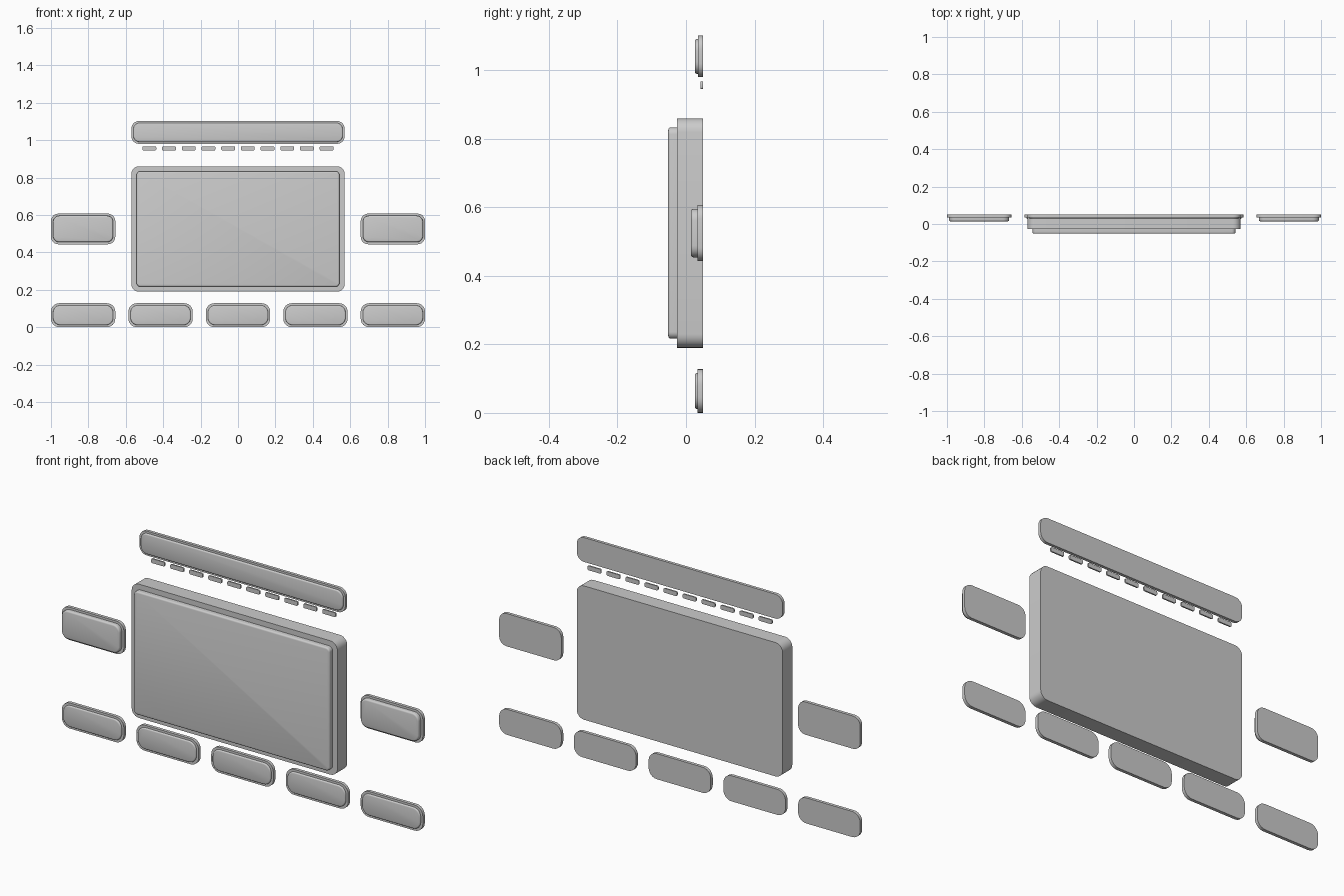
import bpy, bmesh, math

if "Cube" in bpy.data.objects:
    bpy.data.objects.remove(bpy.data.objects["Cube"])


def slab(name, cx, cz, w, h, r, y_front, y_back, edge=0.0, seg=6):
    """Rounded rectangle facing -y, with an optional rounded front rim."""
    rings = [(0.0, y_back)]
    if edge:
        for i in range(4):
            a = math.pi / 2 * i / 3
            rings.append((edge * (1 - math.cos(a)), y_front + edge * (1 - math.sin(a))))
    else:
        rings.append((0.0, y_front))
    bm = bmesh.new()
    loops = []
    for inset, y in rings:
        rr = r - inset
        loop = []
        for k, (sx, sz) in enumerate(((1, 1), (-1, 1), (-1, -1), (1, -1))):
            for i in range(seg + 1):
                a = math.pi / 2 * (k + i / seg)
                loop.append(bm.verts.new((cx + sx * (w / 2 - r) + rr * math.cos(a), y,
                                          cz + sz * (h / 2 - r) + rr * math.sin(a))))
        loops.append(loop)
    n = len(loops[0])
    for a, b in zip(loops, loops[1:]):
        for i in range(n):
            j = (i + 1) % n
            bm.faces.new((a[i], a[j], b[j], b[i]))
    bm.faces.new(loops[0])
    bm.faces.new(loops[-1])
    bmesh.ops.recalc_face_normals(bm, faces=bm.faces)
    me = bpy.data.meshes.new(name)
    bm.to_mesh(me)
    bm.free()
    ob = bpy.data.objects.new(name, me)
    bpy.context.collection.objects.link(ob)
    bpy.ops.object.select_all(action='DESELECT')
    ob.select_set(True)
    bpy.context.view_layer.objects.active = ob
    bpy.ops.object.shade_smooth_by_angle(angle=math.radians(40))
    return ob


def button(name, cx, cz, w, h, r, y_front, y_mid, inset, edge):
    """Back plate with a smaller raised cap in front."""
    slab(name + "_plate", cx, cz, w, h, r, y_mid, 0.05)
    slab(name + "_cap", cx, cz, w - 2 * inset, h - 2 * inset, r - inset * 0.5,
         y_front, y_mid + 0.002, edge)


# Main display: thick frame and raised screen
slab("display_frame", 0, 0.525, 1.14, 0.67, 0.04, -0.027, 0.05)
slab("display_screen", 0, 0.525, 1.085, 0.617, 0.02, -0.052, -0.025, 0.008)

# Header bar
button("header_bar", 0, 1.041, 1.14, 0.122, 0.04, 0.026, 0.035, 0.01, 0.006)

# Row of small indicator dashes under the header
for i in range(10):
    slab(f"indicator_{i + 1}", -0.474 + i * 0.1053, 0.956, 0.074, 0.022, 0.006, 0.043, 0.05, seg=3)

# Side panels
for side, s in (("left", -1), ("right", 1)):
    button(f"{side}_panel", s * 0.828, 0.525, 0.344, 0.164, 0.04, 0.014, 0.034, 0.011, 0.008)

# Lower row of five buttons
for i in range(5):
    button(f"lower_button_{i + 1}", -0.828 + i * 0.414, 0.064, 0.344, 0.128, 0.045,
           0.026, 0.034, 0.011, 0.006)
